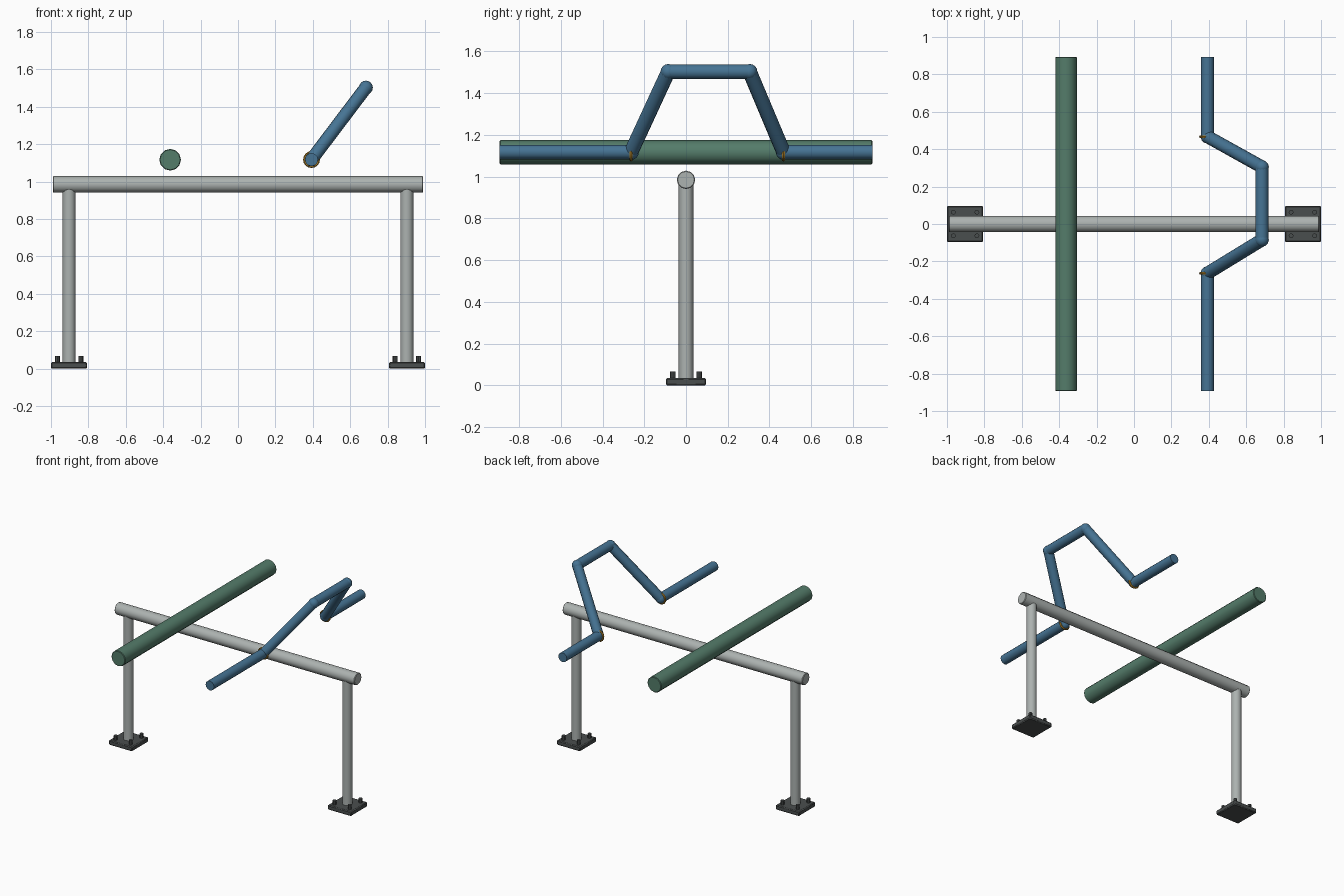
import bpy, math
from mathutils import Vector

if "Cube" in bpy.data.objects:
    bpy.data.objects.remove(bpy.data.objects["Cube"])


def material(name, rgb):
    # convert 0-255 display values to linear
    m = bpy.data.materials.new(name)
    lin = [((c / 255 + 0.055) / 1.055) ** 2.4 for c in rgb]
    m.diffuse_color = (*lin, 1)
    m.use_nodes = True
    m.node_tree.nodes["Principled BSDF"].inputs["Base Color"].default_value = m.diffuse_color
    return m


GREY = material("galvanised grey", (172, 178, 176))
DARK = material("dark iron", (74, 78, 78))
GREEN = material("roller green", (84, 124, 106))
BLUE = material("tube blue", (70, 116, 148))
GOLD = material("weld gold", (176, 130, 40))


def finish(name, mat, bevel=0.0):
    ob = bpy.context.object
    ob.name = name
    ob.data.materials.append(mat)
    bpy.ops.object.shade_smooth_by_angle(angle=math.radians(40))
    if bevel:
        b = ob.modifiers.new("edge", 'BEVEL')
        b.width, b.segments = bevel, 1
        b.limit_method, b.angle_limit = 'ANGLE', math.radians(60)
    return ob


def tube(name, a, b, r, mat, sides=12, bevel=0.0):
    a, b = Vector(a), Vector(b)
    d = b - a
    bpy.ops.mesh.primitive_cylinder_add(vertices=sides, radius=r, depth=d.length,
                                        location=(a + b) / 2,
                                        rotation=d.to_track_quat('Z', 'Y').to_euler())
    return finish(name, mat, bevel)


# support frame: cross beam on two posts with bolted feet
tube("cross_beam", (-0.99, 0, 0.985), (0.99, 0, 0.985), 0.044, GREY, 12, 0.004)
for side, sx in (("left", -1), ("right", 1)):
    cx = 0.903 * sx
    tube(side + "_post", (cx, 0, 0.03), (cx, 0, 0.97), 0.035, GREY)
    bpy.ops.mesh.primitive_cube_add(size=1, location=(cx, 0, 0.0175))
    bpy.context.object.scale = (0.194, 0.194, 0.035)
    bpy.ops.object.transform_apply(location=False, rotation=False, scale=True)
    finish(side + "_foot_plate", DARK, 0.006)
    for i in (-1, 1):
        for j in (-1, 1):
            x, y = cx + 0.063 * i, 0.063 * j
            tube(side + "_bolt", (x, y, 0.03), (x, y, 0.067), 0.013, DARK, 8)

# long straight roller
tube("long_roller", (-0.363, -0.893, 1.117), (-0.363, 0.893, 1.117), 0.058, GREEN, 12, 0.004)

# cranked tube: straight ends, two slanted arms and a raised middle
path = [(0.393, -0.893, 1.118), (0.393, -0.263, 1.118), (0.684, -0.085, 1.503),
        (0.684, 0.305, 1.503), (0.393, 0.467, 1.118), (0.393, 0.893, 1.118)]
for i in range(len(path) - 1):
    tube("crank_tube", path[i], path[i + 1], 0.035, BLUE)
for p in path[1:-1]:
    bpy.ops.mesh.primitive_uv_sphere_add(segments=12, ring_count=8, radius=0.037, location=p)
    finish("crank_elbow", BLUE)

# weld rings around the two lower bends
for p in (path[1], path[4]):
    bpy.ops.mesh.primitive_torus_add(major_segments=16, minor_segments=6,
                                     major_radius=0.037, minor_radius=0.008,
                                     location=p, rotation=(math.pi / 2, 0, 0))
    finish("weld_ring", GOLD)
